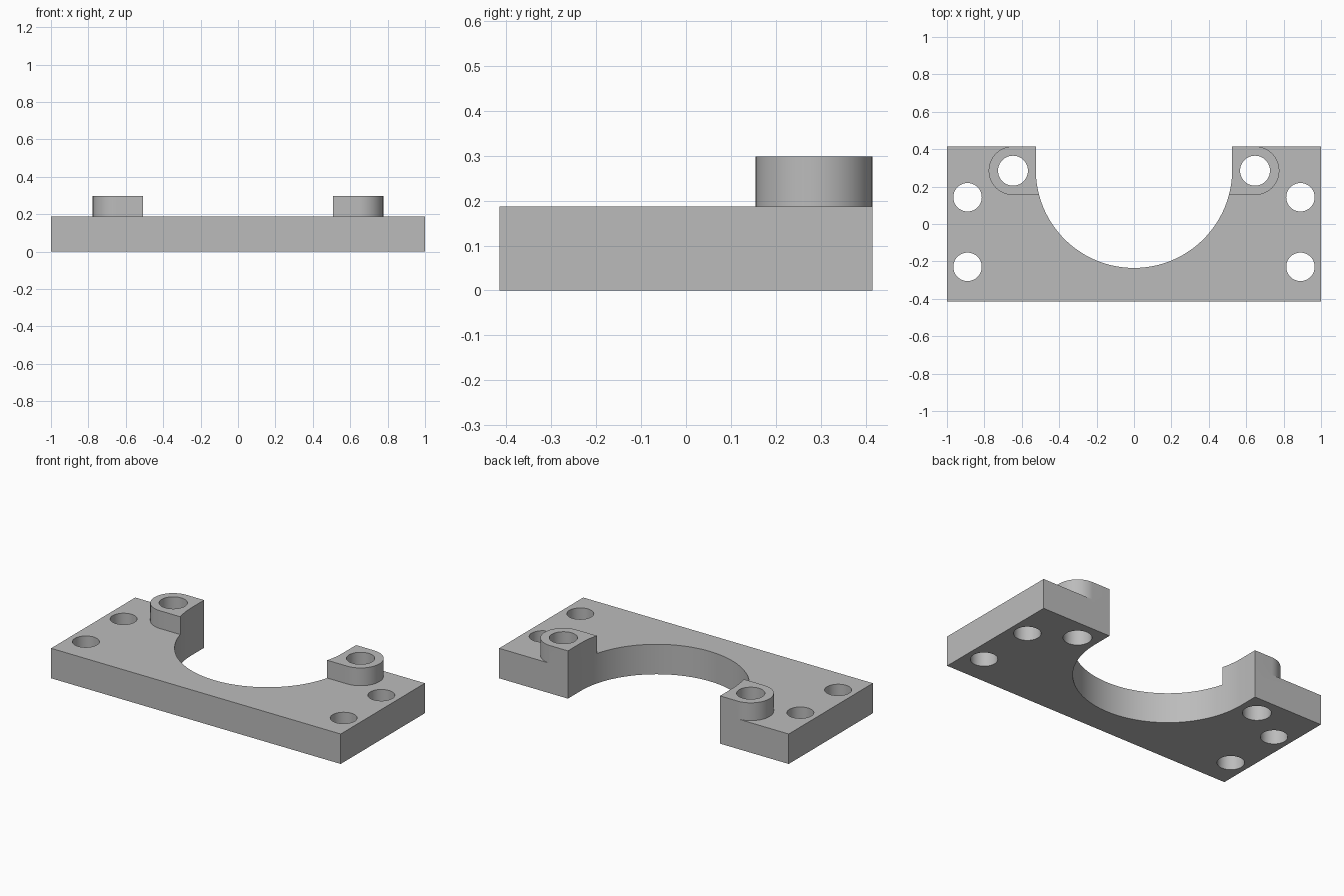
import bpy, bmesh, math

cube = bpy.data.objects.get("Cube")
if cube:
    bpy.data.objects.remove(cube, do_unlink=True)

HALF_DEPTH = 0.415
PLATE_TOP, BOSS_TOP = 0.187, 0.298
SLOT_R, SLOT_Y = 0.525, 0.29
BOSS_X, BOSS_R, BOSS_HOLE_R = 0.647, 0.13, 0.08
BOSS_Y = HALF_DEPTH - BOSS_R

grey = bpy.data.materials.new("machined grey")
grey.use_nodes = True
colour = (0.5, 0.5, 0.5, 1)
grey.diffuse_color = colour
grey.node_tree.nodes["Principled BSDF"].inputs["Base Color"].default_value = colour


def arc(cx, cy, r, start, end, steps):
    """Points along an arc, angles in degrees."""
    angles = [math.radians(start + (end - start) * i / steps) for i in range(steps + 1)]
    return [(cx + r * math.cos(a), cy + r * math.sin(a)) for a in angles]


def circle(cx, cy, r):
    return arc(cx, cy, r, 0, 360, 64)[:-1]


def prisms(name, outlines, z0, z1):
    """One object made of upright prisms, one for each closed outline."""
    bm = bmesh.new()
    for outline in outlines:
        face = bm.faces.new([bm.verts.new((x, y, z0)) for x, y in outline])
        new = bmesh.ops.extrude_face_region(bm, geom=[face])["geom"]
        top = [v for v in new if isinstance(v, bmesh.types.BMVert)]
        bmesh.ops.translate(bm, verts=top, vec=(0, 0, z1 - z0))
    bmesh.ops.recalc_face_normals(bm, faces=bm.faces)
    mesh = bpy.data.meshes.new(name)
    bm.to_mesh(mesh)
    bm.free()
    mesh.materials.append(grey)
    obj = bpy.data.objects.new(name, mesh)
    bpy.context.collection.objects.link(obj)
    return obj


def combine(target, tool, operation):
    """Apply a boolean and discard the tool object."""
    mod = target.modifiers.new(operation, 'BOOLEAN')
    mod.operation, mod.object, mod.solver = operation, tool, 'EXACT'
    bpy.ops.object.select_all(action='DESELECT')
    bpy.context.view_layer.objects.active = target
    target.select_set(True)
    bpy.ops.object.modifier_apply(modifier=mod.name)
    bpy.data.objects.remove(tool, do_unlink=True)


# Base plate
d = HALF_DEPTH
plate = prisms("mounting_plate", [[(-1, -d), (1, -d), (1, d), (-1, d)]], 0, PLATE_TOP)

# Raised bosses, rounded outside and running inward to the slot wall
right_half = arc(BOSS_X, BOSS_Y, BOSS_R, -90, 90, 32)
boss = right_half + [(0.4, d), (0.4, d - 2 * BOSS_R)]
bosses = prisms("bosses", [[(s * x, y) for x, y in boss] for s in (1, -1)], 0.1, BOSS_TOP)
combine(plate, bosses, 'UNION')

# Round-bottomed slot open to the back, and the bolt holes
cuts = [arc(0, SLOT_Y, SLOT_R, 180, 360, 72) + [(SLOT_R, 1), (-SLOT_R, 1)]]
for s in (1, -1):
    cuts.append(circle(s * BOSS_X, BOSS_Y, BOSS_HOLE_R))
    cuts += [circle(s * 0.89, y, 0.076) for y in (0.143, -0.229)]
combine(plate, prisms("cutter", cuts, -0.2, 0.6), 'DIFFERENCE')

bpy.ops.object.shade_smooth_by_angle(angle=math.radians(30))
